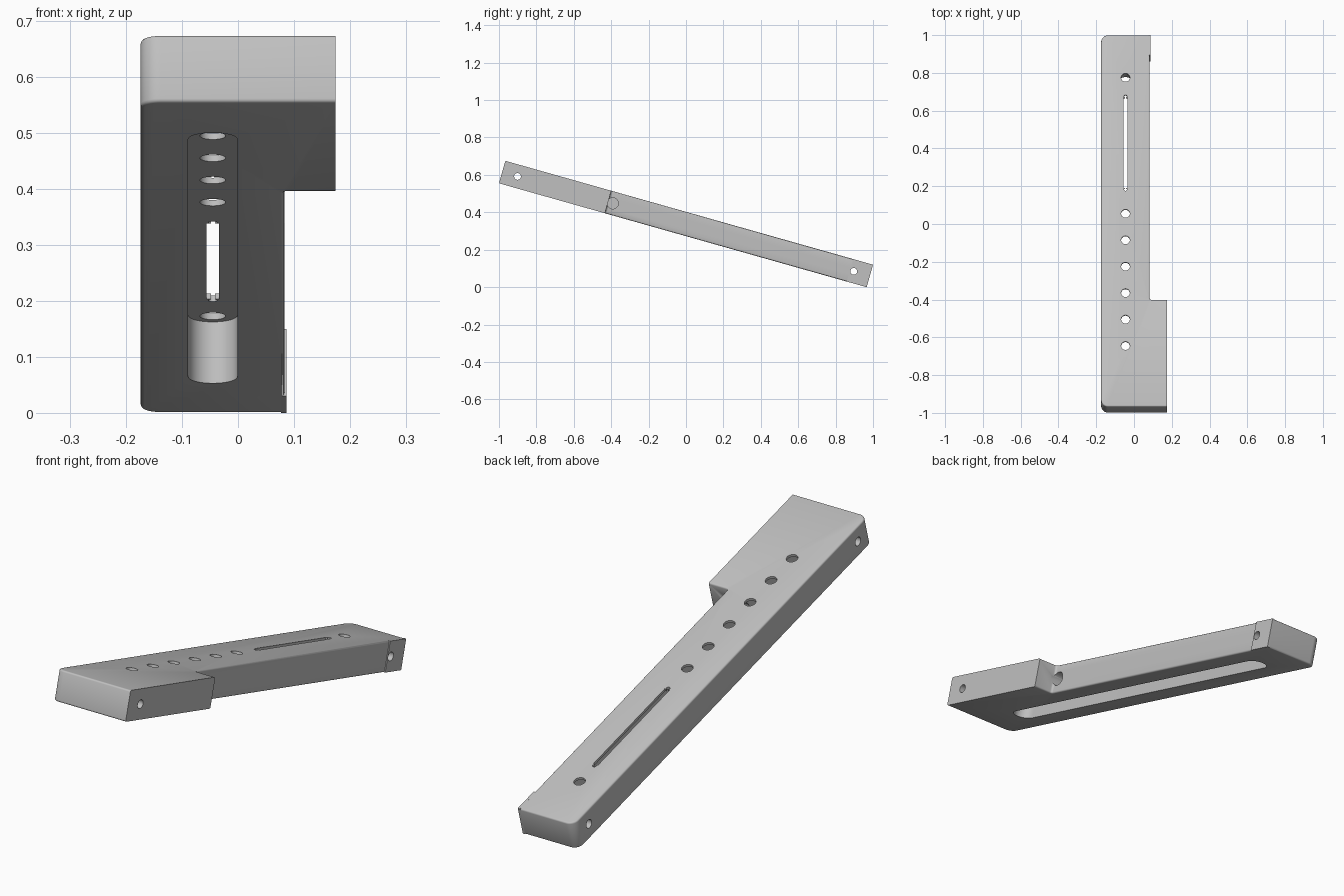
import bpy, bmesh, math
from mathutils import Matrix

cube = bpy.data.objects.get("Cube")
if cube:
    bpy.data.objects.remove(cube, do_unlink=True)

TILT = math.atan2(0.555, 1.965)
HALF_LEN, HALF_THICK = 1.0215, 0.0625
WIDE, NARROW, STEP = 0.174, 0.083, -0.433
HOLE_X = -0.045

grey = bpy.data.materials.new("light grey")
grey.use_nodes = True
COLOUR = (0.53, 0.53, 0.53, 1)
grey.diffuse_color = COLOUR
grey.node_tree.nodes["Principled BSDF"].inputs["Base Color"].default_value = COLOUR


def add(name, bm):
    bmesh.ops.recalc_face_normals(bm, faces=bm.faces)
    mesh = bpy.data.meshes.new(name)
    bm.to_mesh(mesh)
    bm.free()
    mesh.materials.append(grey)
    obj = bpy.data.objects.new(name, mesh)
    bpy.context.collection.objects.link(obj)
    return obj


def prism(outline, low, high):
    bm = bmesh.new()
    face = bm.faces.new([bm.verts.new((x, y, low)) for x, y in outline])
    top = bmesh.ops.extrude_face_region(bm, geom=[face])["geom"]
    verts = [g for g in top if isinstance(g, bmesh.types.BMVert)]
    bmesh.ops.translate(bm, verts=verts, vec=(0, 0, high - low))
    return bm


def bevel(bm, edges, size, segments):
    bmesh.ops.bevel(bm, geom=edges, offset=size, segments=segments,
                    profile=0.5, affect='EDGES', clamp_overlap=True)


def slot_outline(y0, y1, radius, steps=24):
    points = []
    for centre, start in ((y1 - radius, 0), (y0 + radius, math.pi)):
        for i in range(steps + 1):
            a = start + math.pi * i / steps
            points.append((HOLE_X + radius * math.cos(a), centre + radius * math.sin(a)))
    return points


def circle(y, radius, steps=32):
    return [(HOLE_X + radius * math.cos(math.tau * i / steps),
             y + radius * math.sin(math.tau * i / steps)) for i in range(steps)]


def cross_hole(y, radius, x0, x1):
    bm = bmesh.new()
    place = Matrix.Translation(((x0 + x1) / 2, y, 0)) @ Matrix.Rotation(math.pi / 2, 4, 'Y')
    bmesh.ops.create_cone(bm, cap_ends=True, segments=32, radius1=radius, radius2=radius,
                          depth=x1 - x0, matrix=place)
    return bm


def cut(target, bm):
    cutter = add("cutter", bm)
    cutter.hide_render = True
    mod = target.modifiers.new("cut", 'BOOLEAN')
    mod.operation, mod.solver, mod.object = 'DIFFERENCE', 'EXACT', cutter
    bpy.context.view_layer.objects.active = target
    bpy.ops.object.modifier_apply(modifier=mod.name)
    bpy.data.objects.remove(cutter, do_unlink=True)


# Stepped bar with rounded corners and softened rims
bm = prism([(-WIDE, -HALF_LEN), (WIDE, -HALF_LEN), (WIDE, STEP), (NARROW, STEP),
            (NARROW, HALF_LEN), (-WIDE, HALF_LEN)], -HALF_THICK, HALF_THICK)


def upright(e):
    return abs(e.verts[0].co.z - e.verts[1].co.z) > 0.1


bevel(bm, [e for e in bm.edges if upright(e) and e.verts[0].co.x < -0.1], 0.036, 10)
bevel(bm, [e for e in bm.edges if upright(e) and abs(e.verts[0].co.x - NARROW) < 0.001
           and abs(e.verts[0].co.y - STEP) < 0.001], 0.01, 4)
bevel(bm, [e for e in bm.edges if abs(e.verts[0].co.z - e.verts[1].co.z) < 0.001
           and min(v.co.x for v in e.verts) < WIDE - 0.001], 0.007, 3)
body = add("stepped_bar", bm)

# Thin raised pad at the back end of the narrow side
pad = add("end_pad", prism([(0.0765, 0.911), (0.087, 0.911), (0.087, HALF_LEN),
                            (0.0765, HALF_LEN)], -HALF_THICK, HALF_THICK))

# Long pocket in the underside
cut(body, prism(slot_outline(-0.821, 0.826, 0.044), -0.1, 0.0515))

# Round holes through the thin top wall
for y in [0.788] + [0.04 - 0.1455 * i for i in range(6)]:
    cut(body, prism(circle(y, 0.023), 0.03, 0.1))

# Narrow slit with small relief holes at its ends
cut(body, prism([(HOLE_X - 0.011, 0.18), (HOLE_X + 0.011, 0.18),
                 (HOLE_X + 0.011, 0.677), (HOLE_X - 0.011, 0.677)], 0.03, 0.1))
for y in (0.173, 0.684):
    cut(body, prism(circle(y, 0.008, 16), 0.03, 0.1))

# Pin holes across both ends and the larger port beside the step
for y in (-0.936, 0.932):
    cut(body, cross_hole(y, 0.018, -0.3, 0.3))
cut(pad, cross_hole(0.932, 0.018, -0.3, 0.3))
cut(body, cross_hole(-0.407, 0.03, -0.03, 0.1))

# Tilt the parts into place and shade them
for obj in (body, pad):
    obj.data.transform(Matrix.Translation((0, 0, 0.3375)) @ Matrix.Rotation(-TILT, 4, 'X'))
    bpy.ops.object.select_all(action='DESELECT')
    obj.select_set(True)
    bpy.context.view_layer.objects.active = obj
    bpy.ops.object.shade_smooth_by_angle(angle=math.radians(35))
